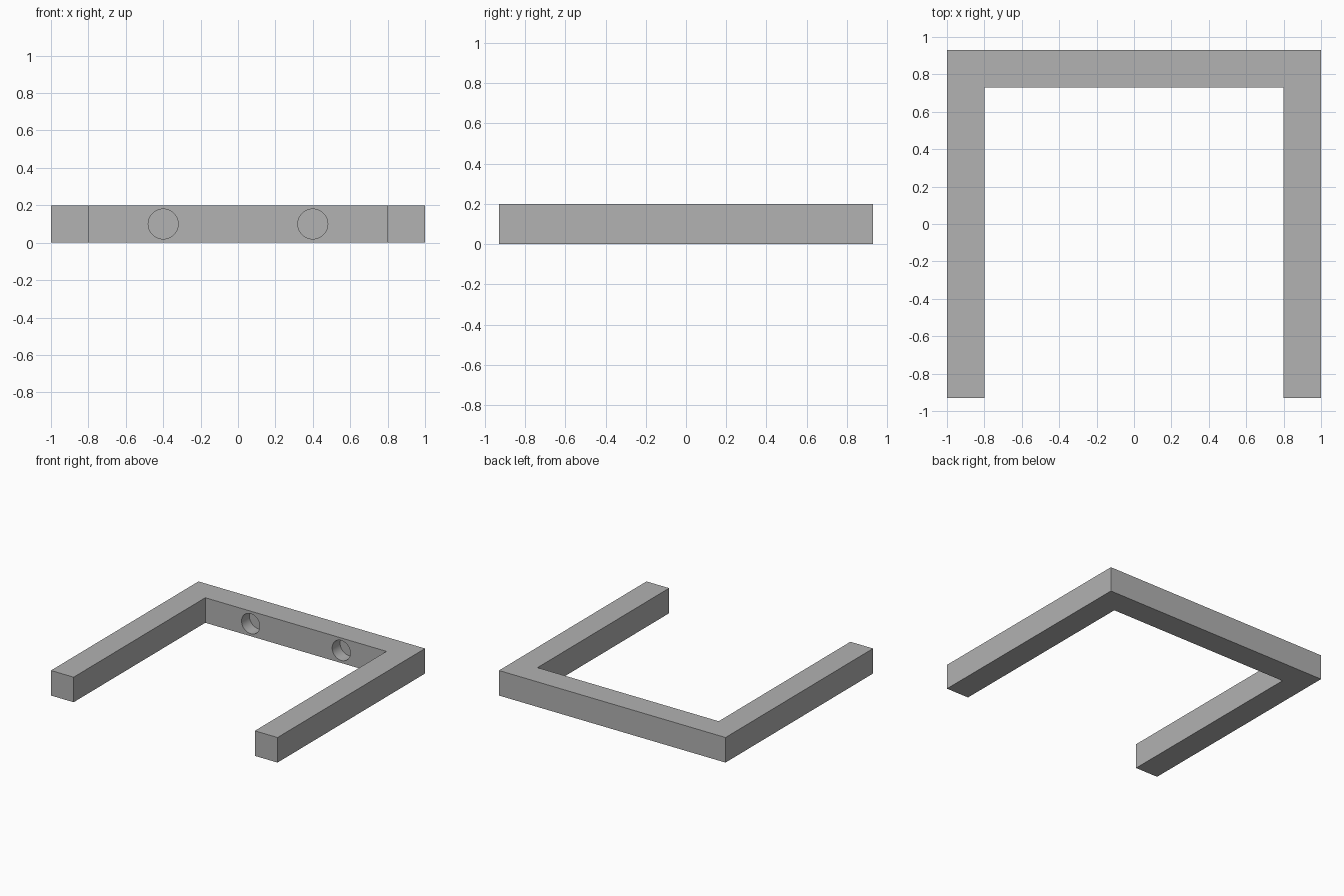
import bpy
import bmesh
from mathutils import Matrix

cube = bpy.data.objects.get("Cube")
if cube:
    bpy.data.objects.remove(cube, do_unlink=True)

HALF_X, HALF_Y, BAR = 1.0, 0.93, 0.2
HOLE_X, HOLE_RADIUS, HOLE_DEPTH = 0.4, 0.08, 0.1

grey = bpy.data.materials.new("plain grey")
grey.use_nodes = True
colour = (0.445, 0.445, 0.445, 1)
grey.diffuse_color = colour
grey.node_tree.nodes["Principled BSDF"].inputs["Base Color"].default_value = colour


def add_object(name, bm):
    bmesh.ops.recalc_face_normals(bm, faces=bm.faces)
    mesh = bpy.data.meshes.new(name)
    bm.to_mesh(mesh)
    bm.free()
    mesh.materials.append(grey)
    obj = bpy.data.objects.new(name, mesh)
    bpy.context.collection.objects.link(obj)
    return obj


# U-shaped frame: one outline extruded upward
inner_x, inner_y = HALF_X - BAR, HALF_Y - BAR
right_half = [(inner_x, inner_y), (inner_x, -HALF_Y), (HALF_X, -HALF_Y), (HALF_X, HALF_Y)]
outline = right_half + [(-x, y) for x, y in reversed(right_half)]
bm = bmesh.new()
base = bm.faces.new([bm.verts.new((x, y, 0)) for x, y in outline])
top = bmesh.ops.extrude_face_region(bm, geom=[base], use_keep_orig=True)["geom"]
bmesh.ops.translate(bm, vec=(0, 0, BAR), verts=[v for v in top if isinstance(v, bmesh.types.BMVert)])
frame = add_object("u_frame", bm)

# Two blind round holes in the inner face of the back bar
bm = bmesh.new()
for side in (-1, 1):
    place = Matrix.Translation((side * HOLE_X, inner_y, BAR / 2)) @ Matrix.Rotation(1.5707963, 4, "X")
    bmesh.ops.create_cone(bm, cap_ends=True, segments=48, radius1=HOLE_RADIUS,
                          radius2=HOLE_RADIUS, depth=2 * HOLE_DEPTH, matrix=place)
cutter = add_object("hole_cutter", bm)
cutter.hide_render = True

cut = frame.modifiers.new("holes", "BOOLEAN")
cut.operation = "DIFFERENCE"
cut.solver = "EXACT"
cut.object = cutter
bpy.ops.object.select_all(action="DESELECT")
frame.select_set(True)
bpy.context.view_layer.objects.active = frame
bpy.ops.object.modifier_apply(modifier=cut.name)
bpy.data.objects.remove(cutter, do_unlink=True)

# Smooth hole walls, crisp frame edges
bpy.ops.object.shade_smooth_by_angle()
